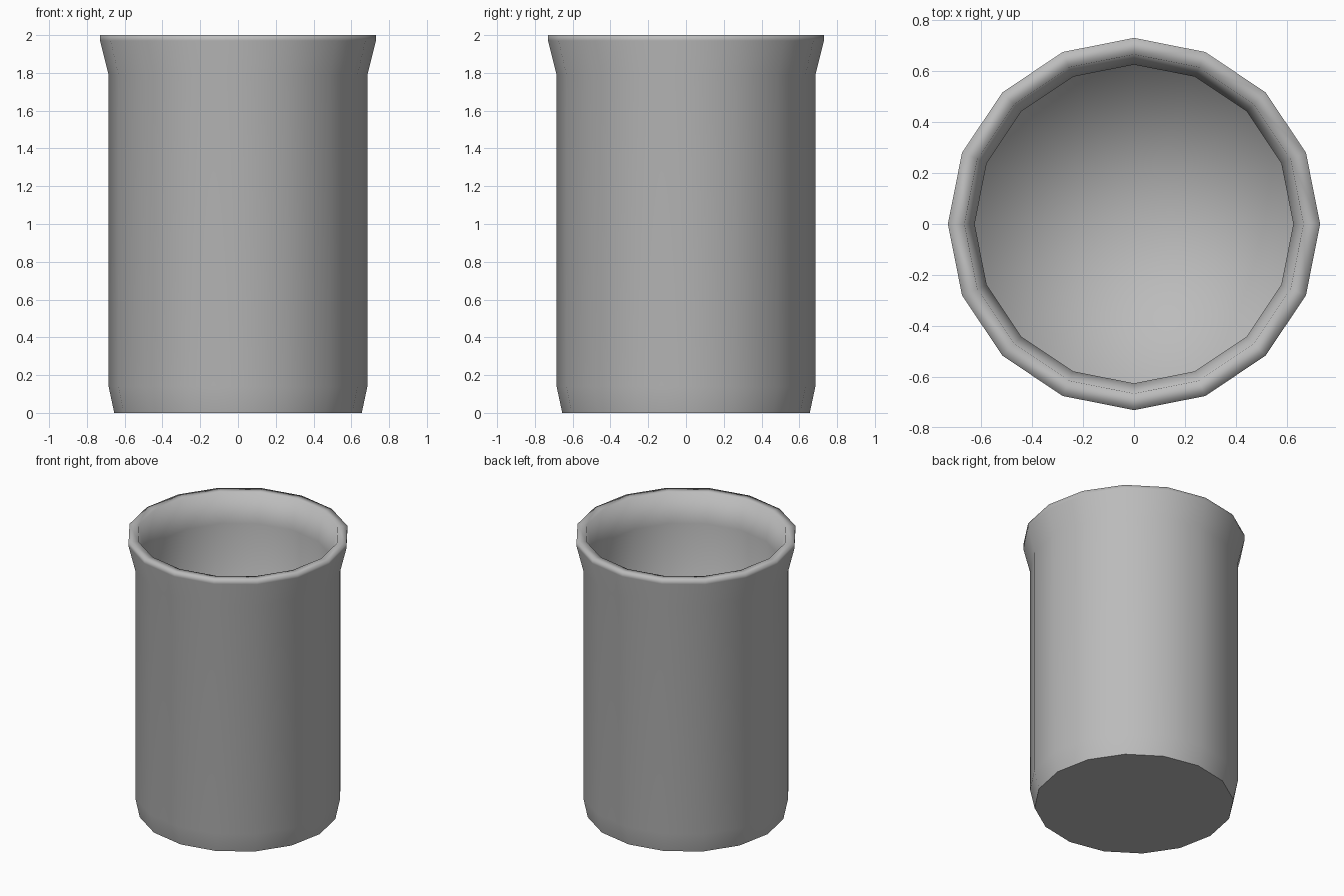
import bpy
import math

SIDES = 16

if "Cube" in bpy.data.objects:
    bpy.data.objects.remove(bpy.data.objects["Cube"], do_unlink=True)

grey = bpy.data.materials.new("plain grey")
grey.use_nodes = True
colour = (0.5, 0.5, 0.5, 1)
grey.diffuse_color = colour
grey.node_tree.nodes["Principled BSDF"].inputs["Base Color"].default_value = colour

# Cup section (radius, height): tapered foot, body, flared lip, inner wall, floor
profile = [(0.655, 0), (0.685, 0.14), (0.685, 1.79), (0.73, 1.97), (0.73, 2.0),
           (0.665, 2.0), (0.625, 1.79), (0.625, 0.1)]

verts = []
for radius, height in profile:
    for i in range(SIDES):
        a = math.tau * i / SIDES
        verts.append((radius * math.cos(a), radius * math.sin(a), height))

faces = [tuple(reversed(range(SIDES)))]     # flat underside
for ring in range(len(profile) - 1):
    low, high = ring * SIDES, (ring + 1) * SIDES
    for i in range(SIDES):
        j = (i + 1) % SIDES
        faces.append((low + i, low + j, high + j, high + i))

# Inside floor as a fan, shaded softly into the wall
centre = len(verts)
verts.append((0, 0, profile[-1][1]))
last = centre - SIDES
for i in range(SIDES):
    faces.append((last + i, last + (i + 1) % SIDES, centre))

mesh = bpy.data.meshes.new("cup")
mesh.from_pydata(verts, [], faces)
mesh.materials.append(grey)
mesh.polygons.foreach_set("use_smooth", [True] * len(faces))
mesh.polygons[0].use_smooth = False
cup = bpy.data.objects.new("cup", mesh)
bpy.context.collection.objects.link(cup)

# Keep the foot edge crisp
for edge in mesh.edges:
    edge.use_edge_sharp = all(v < SIDES for v in edge.vertices)
